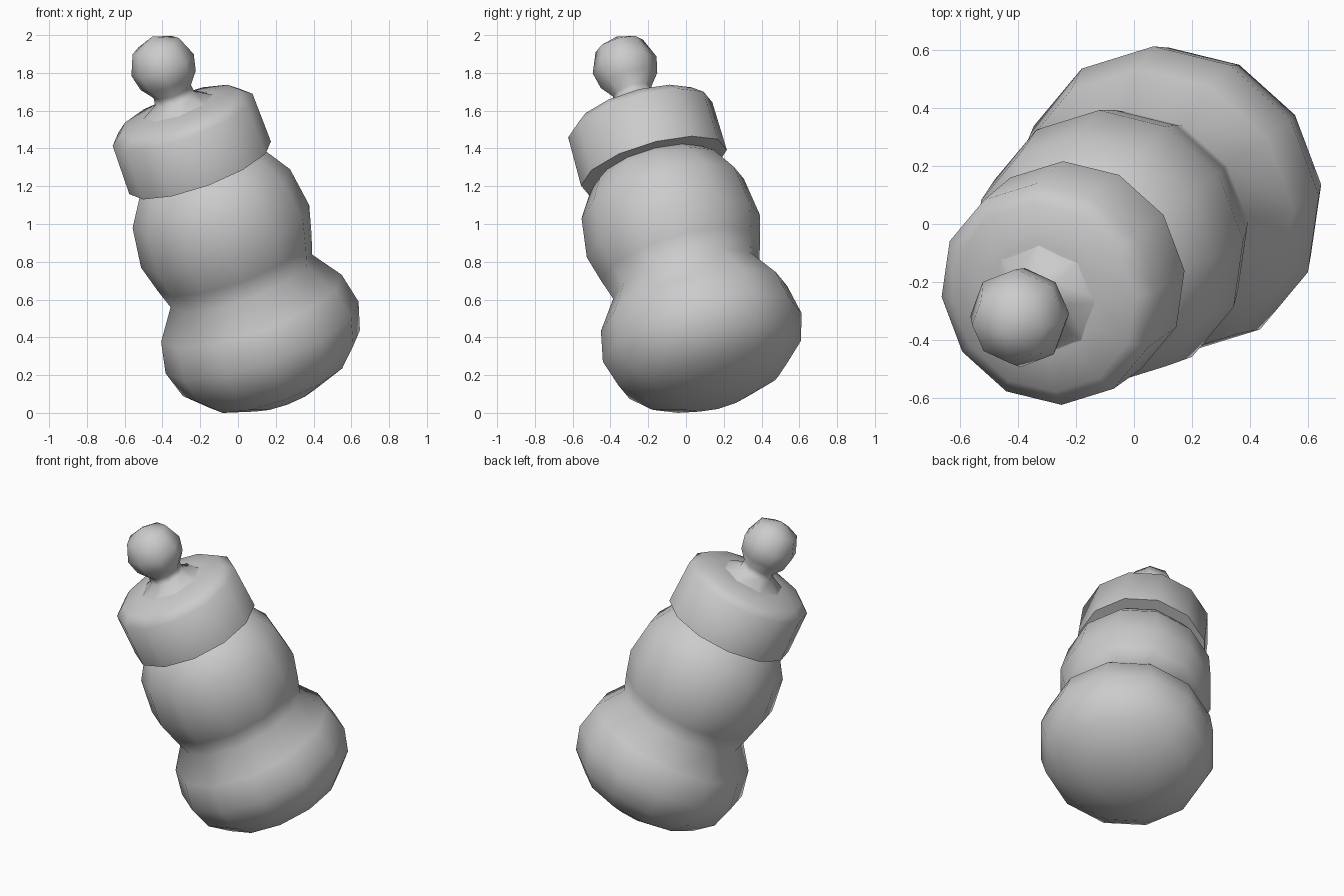
import bpy
import bmesh
from math import cos, sin, tau, radians
from mathutils import Vector

cube = bpy.data.objects.get("Cube")
if cube:
    bpy.data.objects.remove(cube, do_unlink=True)

# Leaning axis shared by every part
BASE = Vector((0.273, 0.2, 0))
LEAN = Vector((-0.365, -0.285, 1)).normalized()

grey = bpy.data.materials.new("light_grey")
grey.use_nodes = True
colour = (0.6, 0.6, 0.6, 1)
grey.diffuse_color = colour
grey.node_tree.nodes["Principled BSDF"].inputs["Base Color"].default_value = colour


def lathe(name, profile, sides, phase=0):
    """Turn a (radius, distance along axis) profile into a leaning solid."""
    bm = bmesh.new()
    rings = []
    for r, t in profile:
        if r == 0:
            rings.append([bm.verts.new((0, 0, t))] * sides)
        else:
            angles = [radians(phase) + tau * i / sides for i in range(sides)]
            rings.append([bm.verts.new((r * cos(a), r * sin(a), t)) for a in angles])
    for low, high in zip(rings, rings[1:]):
        for i in range(sides):
            j = (i + 1) % sides
            corners = dict.fromkeys((low[i], low[j], high[j], high[i]))
            bm.faces.new(list(corners))
    bmesh.ops.recalc_face_normals(bm, faces=bm.faces)
    mesh = bpy.data.meshes.new(name)
    bm.to_mesh(mesh)
    bm.free()
    mesh.materials.append(grey)
    ob = bpy.data.objects.new(name, mesh)
    bpy.context.collection.objects.link(ob)
    ob.location = BASE
    ob.rotation_mode = "QUATERNION"
    ob.rotation_quaternion = Vector((0, 0, 1)).rotation_difference(LEAN)
    bpy.ops.object.select_all(action="DESELECT")
    ob.select_set(True)
    bpy.context.view_layer.objects.active = ob
    bpy.ops.object.shade_smooth_by_angle(angle=radians(62))
    return ob


# Two stacked rounded masses with a soft waist
lathe("body", [(0, 0.08), (0.2, 0.1), (0.39, 0.18), (0.5, 0.29), (0.545, 0.44),
               (0.51, 0.61), (0.4, 0.77), (0.435, 0.88), (0.475, 1.03),
               (0.445, 1.25), (0.36, 1.385), (0.25, 1.47), (0, 1.5)], 12, 4)

# Cap with an overhanging flat rim
lathe("cap", [(0, 1.43), (0.4, 1.43), (0.395, 1.71), (0.335, 1.76),
              (0.2, 1.785), (0, 1.8)], 12, 4)

# Ball on a flared neck
lathe("bobble", [(0, 1.76), (0.22, 1.77), (0.11, 1.835), (0.105, 1.875),
                 (0.155, 1.94), (0.175, 2.03), (0.13, 2.14), (0, 2.195)], 8)
